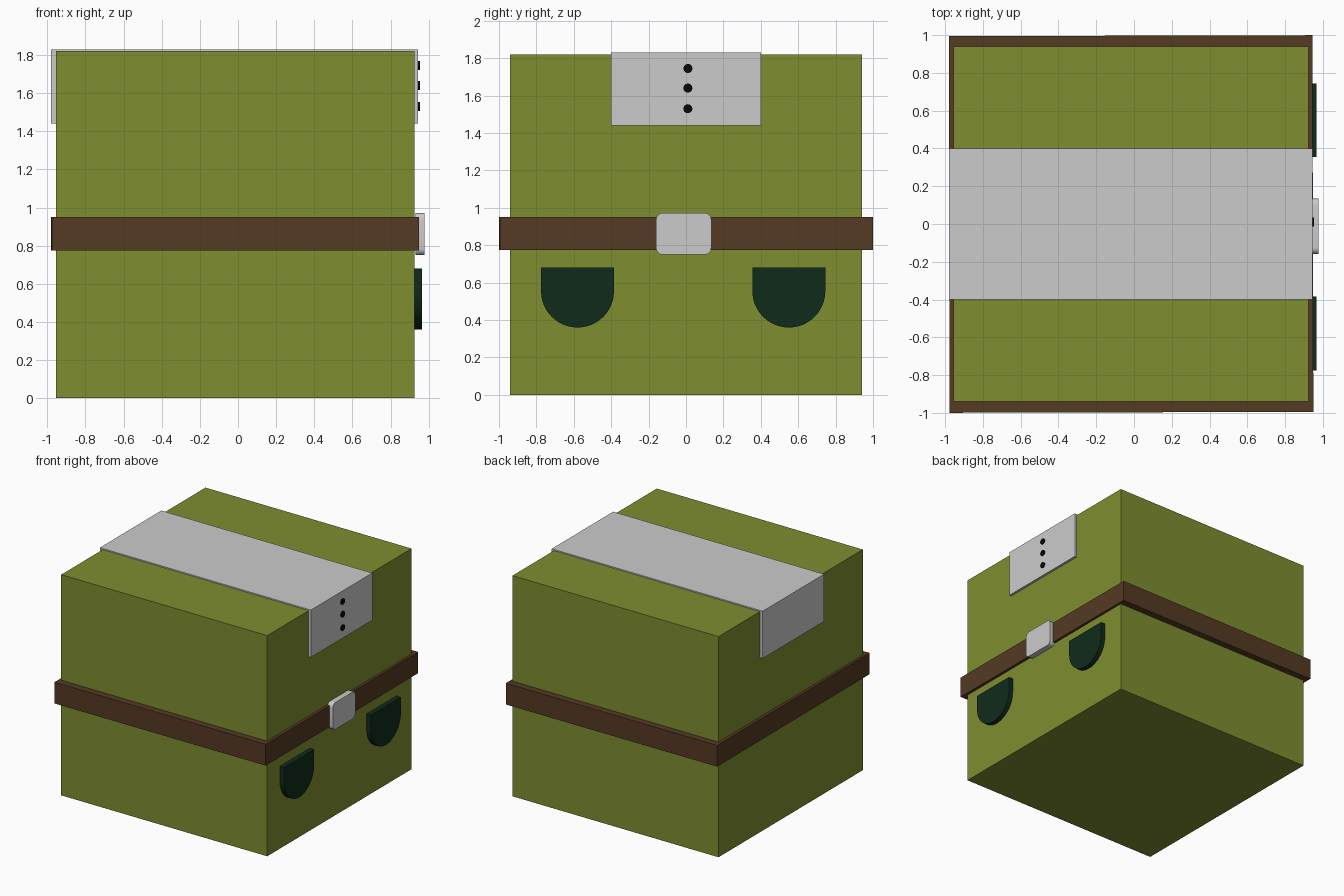
import bpy, bmesh, math

if "Cube" in bpy.data.objects:
    bpy.data.objects.remove(bpy.data.objects["Cube"])


def material(name, rgb):
    m = bpy.data.materials.new(name)
    m.diffuse_color = (*rgb, 1)
    m.use_nodes = True
    m.node_tree.nodes["Principled BSDF"].inputs["Base Color"].default_value = m.diffuse_color
    return m


OLIVE = material("olive", (0.21, 0.27, 0.028))
BROWN = material("brown", (0.09, 0.042, 0.017))
DARK_GREEN = material("dark_green", (0.005, 0.024, 0.011))
BLACK = material("black", (0.002, 0.002, 0.002))


def finish(name, bm, mat=None):
    bmesh.ops.recalc_face_normals(bm, faces=bm.faces)
    mesh = bpy.data.meshes.new(name)
    bm.to_mesh(mesh)
    bm.free()
    ob = bpy.data.objects.new(name, mesh)
    bpy.context.collection.objects.link(ob)
    if mat:
        mesh.materials.append(mat)
    return ob


def box(name, lo, hi, mat=None):
    bm = bmesh.new()
    bmesh.ops.create_cube(bm, size=1)
    for v in bm.verts:
        v.co = [(a + b) / 2 + c * (b - a) for a, b, c in zip(lo, hi, v.co)]
    return finish(name, bm, mat)


def plate(name, outline, x0, x1, mat=None):
    """Extrude a (y, z) outline along x, shading its curved rim smoothly."""
    bm = bmesh.new()
    face = bm.faces.new([bm.verts.new((x0, y, z)) for y, z in outline])
    ext = bmesh.ops.extrude_face_region(bm, geom=[face], use_keep_orig=True)
    for v in ext["geom"]:
        if isinstance(v, bmesh.types.BMVert):
            v.co.x = x1
    ob = finish(name, bm, mat)
    bpy.ops.object.select_all(action='DESELECT')
    ob.select_set(True)
    bpy.context.view_layer.objects.active = ob
    bpy.ops.object.shade_smooth_by_angle(angle=math.radians(30))
    return ob


def arc(cy, cz, r, start, end, n):
    angles = [math.radians(start + (end - start) * i / n) for i in range(n + 1)]
    return [(cy + r * math.cos(a), cz + r * math.sin(a)) for a in angles]


# Main body
box("body", (-0.955, -0.94, 0), (0.925, 0.94, 1.82), OLIVE)

# Belt around the middle, very slightly turned
belt = box("belt", (-0.978, -0.997, 0.775), (0.947, 0.997, 0.95), BROWN)
belt.rotation_euler.z = 0.0025

# Grey band folded over the top
box("top_band", (-0.98, -0.4, 1.44), (0.945, 0.4, 1.83))

# Rounded belt buckle
r = 0.035
corners = [(0.135 - r, 0.972 - r, 0), (-0.16 + r, 0.972 - r, 90),
           (-0.16 + r, 0.75 + r, 180), (0.135 - r, 0.75 + r, 270)]
outline = [p for y, z, a in corners for p in arc(y, z, r, a, a + 90, 6)]
plate("buckle", outline, 0.93, 0.977)

# Two round-bottomed pockets
for side, cy in (("left", -0.58), ("right", 0.55)):
    outline = [(cy + 0.195, 0.68), (cy - 0.195, 0.68)] + arc(cy, 0.555, 0.195, 180, 360, 24)
    plate(side + "_pocket", outline, 0.91, 0.965, DARK_GREEN)

# Three studs on the front end of the band
for i, z in enumerate((1.745, 1.64, 1.53)):
    plate(f"stud_{i + 1}", arc(0.01, z, 0.024, 0, 345, 23), 0.94, 0.954, BLACK)
